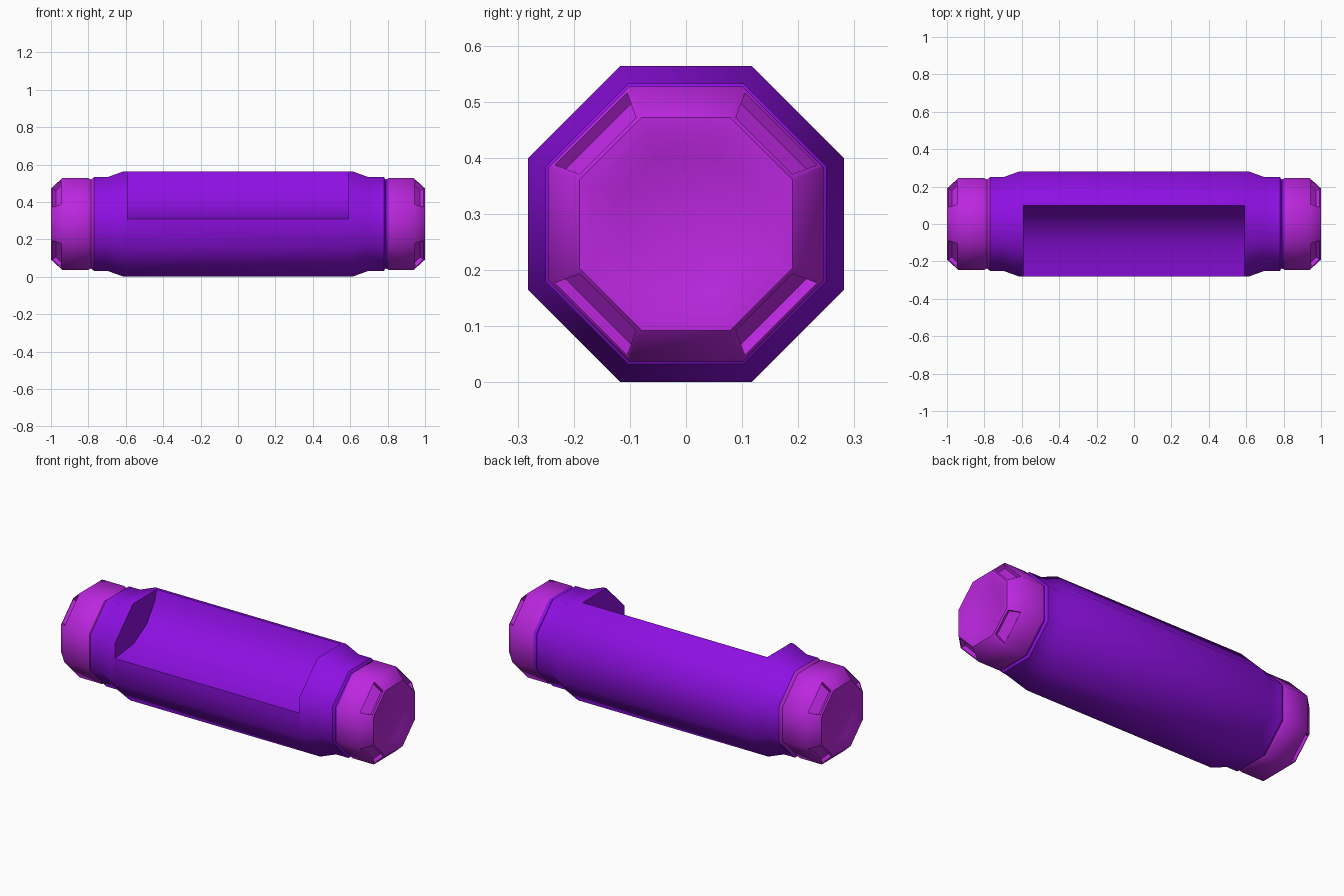
import bpy, bmesh, math
from mathutils import Vector

if "Cube" in bpy.data.objects:
    bpy.data.objects.remove(bpy.data.objects["Cube"])

SIDES = 8
CZ = 0.282  # height of the long axis


def material(name, rgb):
    m = bpy.data.materials.new(name)
    m.diffuse_color = (*rgb, 1.0)
    m.use_nodes = True
    m.node_tree.nodes["Principled BSDF"].inputs["Base Color"].default_value = m.diffuse_color
    return m


PURPLE = material("deep_purple", (0.27, 0.005, 0.76))
MAGENTA = material("bright_magenta", (0.50, 0.02, 0.74))


def finish(bm, name, mat):
    bmesh.ops.recalc_face_normals(bm, faces=bm.faces[:])
    mesh = bpy.data.meshes.new(name)
    bm.to_mesh(mesh)
    bm.free()
    obj = bpy.data.objects.new(name, mesh)
    bpy.context.collection.objects.link(obj)
    mesh.materials.append(mat)
    return obj


def activate(obj):
    bpy.ops.object.select_all(action='DESELECT')
    obj.select_set(True)
    bpy.context.view_layer.objects.active = obj


def smooth(obj, degrees):
    activate(obj)
    bpy.ops.object.shade_smooth_by_angle(angle=math.radians(degrees))


def octagon_lathe(bm, profile, cap_start):
    """Loft octagons along x from (x, apothem) pairs; returns faces per band."""
    rings = []
    for x, apothem in profile:
        r = apothem / math.cos(math.pi / SIDES)
        angles = [(i + 0.5) * 2 * math.pi / SIDES for i in range(SIDES)]
        rings.append([bm.verts.new((x, r * math.cos(a), CZ + r * math.sin(a)))
                      for a in angles])
    bands = []
    for a, b in zip(rings, rings[1:]):
        bands.append([bm.faces.new((a[i], a[(i + 1) % SIDES], b[(i + 1) % SIDES], b[i]))
                      for i in range(SIDES)])
    bm.faces.new(rings[-1])
    if cap_start:
        bm.faces.new(rings[0])
    return bands


# Main tube with tapered shoulders
bm = bmesh.new()
octagon_lathe(bm, [(-0.77, 0.25), (-0.70, 0.25), (-0.61, 0.282), (0.61, 0.282),
                   (0.70, 0.25), (0.78, 0.25), (0.79, 0.238), (0.805, 0.245)], True)
body = finish(bm, "tube_body", PURPLE)

# Scooped opening in the upper front of the tube
section = [(0.10, 0.70), (0.10, 0.565), (0.08, 0.50), (0.01, 0.40), (-0.11, 0.33),
           (-0.282, 0.31), (-0.40, 0.31), (-0.40, 0.70)]
bm = bmesh.new()
left, right = [[bm.verts.new((x, y, z)) for y, z in section] for x in (-0.59, 0.59)]
n = len(section)
for i in range(n):
    j = (i + 1) % n
    bm.faces.new((left[i], left[j], right[j], right[i]))
bm.faces.new(left)
bm.faces.new(right)
cutter = finish(bm, "opening_cutter", PURPLE)
cutter.hide_render = True

cut = body.modifiers.new("opening", 'BOOLEAN')
cut.operation = 'DIFFERENCE'
cut.solver = 'EXACT'
cut.object = cutter
activate(body)
bpy.ops.object.modifier_apply(modifier=cut.name)
bpy.data.objects.remove(cutter)
smooth(body, 46)

# End caps: chamfered octagon, dished face, notches on the diagonal chamfers
tip = [(0.94, 0.245), (1.0, 0.19), (1.0, 0.165), (0.982, 0.122)]
starts = {"left_cap": (-1, [(0.77, 0.25), (0.785, 0.238), (0.80, 0.245)]),
          "right_cap": (1, [(0.805, 0.245)])}
for name, (side, start) in starts.items():
    bm = bmesh.new()
    bands = octagon_lathe(bm, [(side * x, a) for x, a in start + tip], False)
    bmesh.ops.recalc_face_normals(bm, faces=bm.faces[:])
    chamfer = bands[len(start)]
    notched = []
    for f in chamfer:
        c = f.calc_center_median() - Vector((0, 0, CZ))
        if abs(abs(c.y) - abs(c.z)) < 0.02:
            notched.append(f)
    bmesh.ops.inset_individual(bm, faces=notched, thickness=0.013, depth=0.0)
    bmesh.ops.inset_individual(bm, faces=notched, thickness=0.006, depth=-0.022)
    smooth(finish(bm, name, MAGENTA), 46)
